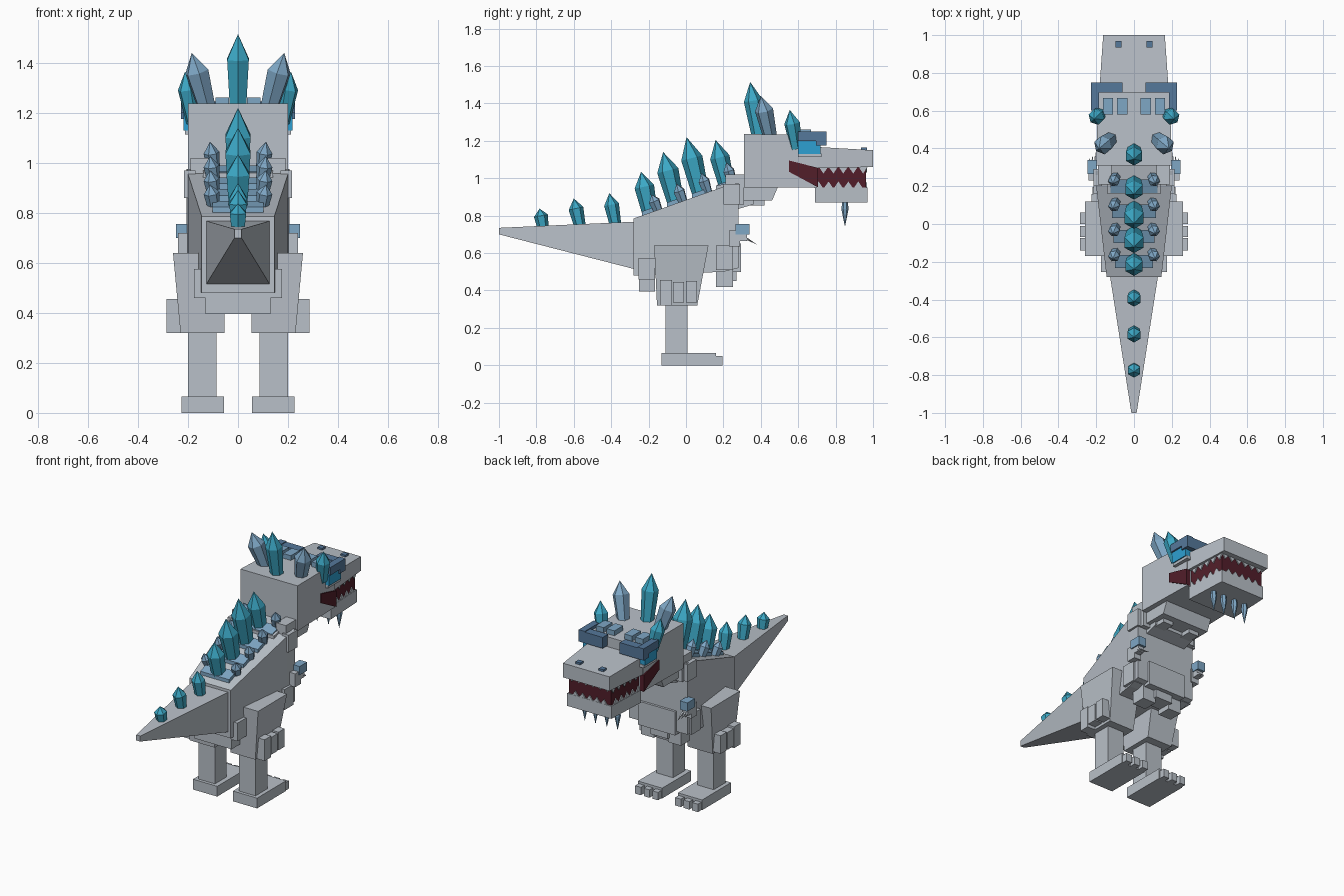
import bpy, bmesh, math
from mathutils import Vector


def colour(name, r, g, b):
    m = bpy.data.materials.new(name)
    m.diffuse_color = (r, g, b, 1)
    return m


GREY = colour("stone grey", 0.485, 0.527, 0.578)
CYAN = colour("cyan crystal", 0.045, 0.39, 0.56)
PALE = colour("pale blue crystal", 0.21, 0.385, 0.56)
BROW = colour("slate blue", 0.091, 0.188, 0.328)
MAROON = colour("dark maroon", 0.085, 0.013, 0.023)
EYE = colour("bright blue", 0.027, 0.352, 0.645)


def hull(name, pts, mat, mirror=False):
    """Flat-faced convex solid; mirror adds a matching one across x."""
    for side, s in (("_right", 1), ("_left", -1)) if mirror else (("", 1),):
        bm = bmesh.new()
        for p in pts:
            bm.verts.new((p[0] * s, p[1], p[2]))
        bmesh.ops.convex_hull(bm, input=bm.verts)
        bmesh.ops.dissolve_limit(bm, angle_limit=0.01, verts=bm.verts, edges=bm.edges)
        bmesh.ops.recalc_face_normals(bm, faces=bm.faces)
        me = bpy.data.meshes.new(name + side)
        bm.to_mesh(me)
        bm.free()
        me.materials.append(mat)
        bpy.context.collection.objects.link(bpy.data.objects.new(name + side, me))


def box(name, x0, x1, y0, y1, z0, z1, mat=GREY, mirror=False):
    hull(name, [(x, y, z) for x in (x0, x1) for y in (y0, y1) for z in (z0, z1)], mat, mirror)


def taper(name, low, high, mat=GREY, mirror=False):
    """Block between two level rectangles (x0, x1, y0, y1, z)."""
    hull(name, [(x, y, r[4]) for r in (low, high) for x in r[:2] for y in r[2:4]], mat, mirror)


def slab(name, sections, mat=GREY):
    """Block through upright cross-sections (y, half width, z low, z high)."""
    hull(name, [(sx * w, y, z) for y, w, a, b in sections for sx in (-1, 1) for z in (a, b)], mat)


def crystal(name, base, tip, r, mat, mirror=False, shoulder=0.66, sides=6, foot=0.75):
    """Faceted column, narrow at the foot, pointed at the tip."""
    base, tip = Vector(base), Vector(tip)
    axis = tip - base
    q = axis.to_track_quat('Z', 'Y')
    pts = [tip]
    for t, k in ((0, foot), (shoulder, 1)):
        for i in range(sides):
            a = math.tau * (i + 0.5) / sides
            pts.append(base + axis * t + q @ Vector((r * k * math.cos(a), r * k * math.sin(a), 0)))
    hull(name, pts, mat, mirror)


# Torso and tail
slab("torso", [(-0.28, 0.145, 0.48, 0.785), (0.2, 0.2, 0.5, 0.955), (0.28, 0.205, 0.52, 0.975)])
slab("tail", [(-1, 0.014, 0.70, 0.735), (-0.27, 0.128, 0.513, 0.768)])
slab("neck", [(0.16, 0.14, 0.8, 0.96), (0.36, 0.14, 0.86, 1.0)])
box("shoulder_pad", 0.12, 0.19, 0.21, 0.31, 0.86, 1.02, GREY, True)
box("shoulder_side_pad", 0.17, 0.215, 0.2, 0.29, 0.86, 0.97, GREY, True)
box("chest_side_pad", 0.15, 0.215, 0.16, 0.25, 0.51, 0.64, GREY, True)
box("chest_plate", -0.13, 0.13, 0.2, 0.295, 0.5, 0.65)
box("chest_low_pad", 0.05, 0.14, 0.16, 0.25, 0.42, 0.52, GREY, True)
box("chest_keel", -0.06, 0.06, 0.17, 0.27, 0.45, 0.52)
box("hip_pad", 0.1, 0.175, -0.255, -0.165, 0.46, 0.575, GREY, True)
box("belly_pad", -0.13, 0.13, -0.25, -0.165, 0.395, 0.5)

# Legs
taper("thigh", (0.055, 0.23, -0.155, 0.06, 0.32), (0.05, 0.26, -0.17, 0.12, 0.64), GREY, True)
for i, (y0, y1, z0, z1) in enumerate(((-0.14, -0.075, 0.32, 0.455), (-0.07, -0.01, 0.335, 0.445),
                                      (0.0, 0.06, 0.335, 0.45))):
    box("thigh_plate_%d" % i, 0.21, 0.285, y0, y1, z0, z1, GREY, True)
box("shin", 0.085, 0.2, -0.11, 0.008, 0.05, 0.33, GREY, True)
box("foot", 0.055, 0.225, -0.13, 0.16, 0, 0.065, GREY, True)
for i in range(3):
    x = 0.06 + i * 0.06
    box("toe_%d" % i, x, x + 0.04, 0.15, 0.195, 0, 0.05, GREY, True)

# Arms with cuffs and claws
box("arm", 0.19, 0.24, 0.23, 0.29, 0.635, 0.72, GREY, True)
box("cuff", 0.195, 0.247, 0.265, 0.34, 0.7, 0.755, PALE, True)
box("hand", 0.2, 0.24, 0.285, 0.325, 0.665, 0.705, GREY, True)
for i in range(3):
    x = 0.205 + i * 0.015
    crystal("claw_%d" % i, (x, 0.31, 0.685), (x, 0.38 - 0.015 * i, 0.645 + 0.008 * i), 0.008, GREY, True,
            shoulder=0.3, sides=4)

# Skull, snout and jaw
slab("skull", [(0.31, 0.2, 0.95, 1.237), (0.7, 0.19, 0.95, 1.23)])
slab("throat", [(0.31, 0.165, 0.88, 0.96), (0.46, 0.165, 0.88, 0.96), (0.49, 0.165, 0.95, 0.96)])
box("throat_pad", 0.06, 0.13, 0.33, 0.42, 0.855, 0.9, GREY, True)
slab("snout", [(0.69, 0.185, 1.055, 1.168), (1.0, 0.163, 1.06, 1.15)])
slab("jaw", [(0.69, 0.168, 0.87, 0.95), (0.97, 0.155, 0.87, 0.95)])
slab("mouth", [(0.69, 0.16, 0.94, 1.065), (0.962, 0.148, 0.94, 1.065)], MAROON)
hull("mouth_corner", [(x, y, z) for x in (0.17, 0.199) for y, z in
                      ((0.55, 1.095), (0.55, 1.035), (0.705, 0.952), (0.705, 1.056))], MAROON, True)


# Teeth: triangles along the sides and across the front of both jaws
def tooth(name, centre, along, across, z, dz, mirror):
    c, a, n = Vector(centre), Vector(along), Vector(across)
    up = Vector((0, 0, 1))
    pts = [c + n * k + up * z + a * s for k in (-1, 1) for s in (-1, 1)]
    pts += [c + n * k + up * (z + dz) for k in (-1, 1)]
    hull(name, pts, GREY, mirror)


for i in range(5):
    y = 0.735 + i * 0.053
    x = 0.163 - 0.046 * (y - 0.69)
    tooth("upper_side_tooth_%d" % i, (x, y, 0), (0, 0.024, 0), (0.004, 0, 0), 1.06, -0.035, True)
    tooth("lower_side_tooth_%d" % i, (x, y - 0.026, 0), (0, 0.024, 0), (0.004, 0, 0), 0.948, 0.035, True)
for i in range(6):
    x = -0.125 + i * 0.05
    tooth("upper_front_tooth_%d" % i, (x, 0.965, 0), (0.022, 0, 0), (0, 0.004, 0), 1.062, -0.03, False)
for i in range(5):
    x = -0.1 + i * 0.05
    tooth("lower_front_tooth_%d" % i, (x, 0.965, 0), (0.022, 0, 0), (0, 0.004, 0), 0.948, 0.03, False)

# Face details
box("eye", 0.11, 0.218, 0.6, 0.72, 1.13, 1.205, EYE, True)
box("eye_lower_lid", 0.13, 0.212, 0.6, 0.725, 1.113, 1.132, GREY, True)
box("brow_front", 0.06, 0.228, 0.695, 0.75, 1.175, 1.245, BROW, True)
box("brow_side", 0.185, 0.228, 0.6, 0.75, 1.2, 1.25, BROW, True)
for i, x in enumerate((0.035, 0.11)):
    box("forehead_plate_%d" % i, x, x + 0.055, 0.58, 0.668, 1.22, 1.262, PALE, True)
box("nostril", 0.065, 0.098, 0.935, 0.968, 1.14, 1.165, BROW, True)
for i, x in enumerate((0.04, 0.115)):
    crystal("chin_spike_%d" % i, (x, 0.85, 0.875), (x, 0.85, 0.74), 0.019, PALE, True,
            shoulder=0.3, foot=0.8)

# Head crystals
crystal("crown_crystal", (0, 0.39, 1.22), (0, 0.343, 1.515), 0.05, CYAN)
crystal("crown_side_crystal", (0.125, 0.45, 1.22), (0.185, 0.4, 1.44), 0.05, PALE, True)
crystal("temple_crystal", (0.175, 0.59, 1.16), (0.212, 0.555, 1.365), 0.043, CYAN, True)

# Back and tail crystals: base y, base z, tip y, tip z, radius
SPINE = ((0.225, 0.93, 0.158, 1.205, 0.053), (0.085, 0.89, 0.003, 1.22, 0.058),
         (-0.05, 0.85, -0.122, 1.14, 0.058), (-0.19, 0.8, -0.24, 1.035, 0.053),
         (-0.375, 0.74, -0.41, 0.92, 0.04), (-0.565, 0.735, -0.6, 0.892, 0.04),
         (-0.762, 0.725, -0.783, 0.838, 0.038))
for i, (y0, z0, y1, z1, r) in enumerate(SPINE):
    crystal("spine_crystal_%d" % i, (0, y0, z0), (0, y1, z1), r, CYAN)

# Rows of back plates carrying small side crystals
for i in range(4):
    y = 0.2 - i * 0.133
    z = 0.785 + (y + 0.28) * 0.354
    w = 0.125 - 0.008 * i
    hull("back_plate_%d" % i, [(x, y + d, z + d * 0.354 + h) for x in (-w, w)
                               for d in (-0.035, 0.035) for h in (-0.03, 0.022)], PALE)
    crystal("side_crystal_%d" % i, (0.095, y + 0.055, z), (0.112, y + 0.015, z + 0.13 - 0.01 * i),
            0.032, PALE, True)
